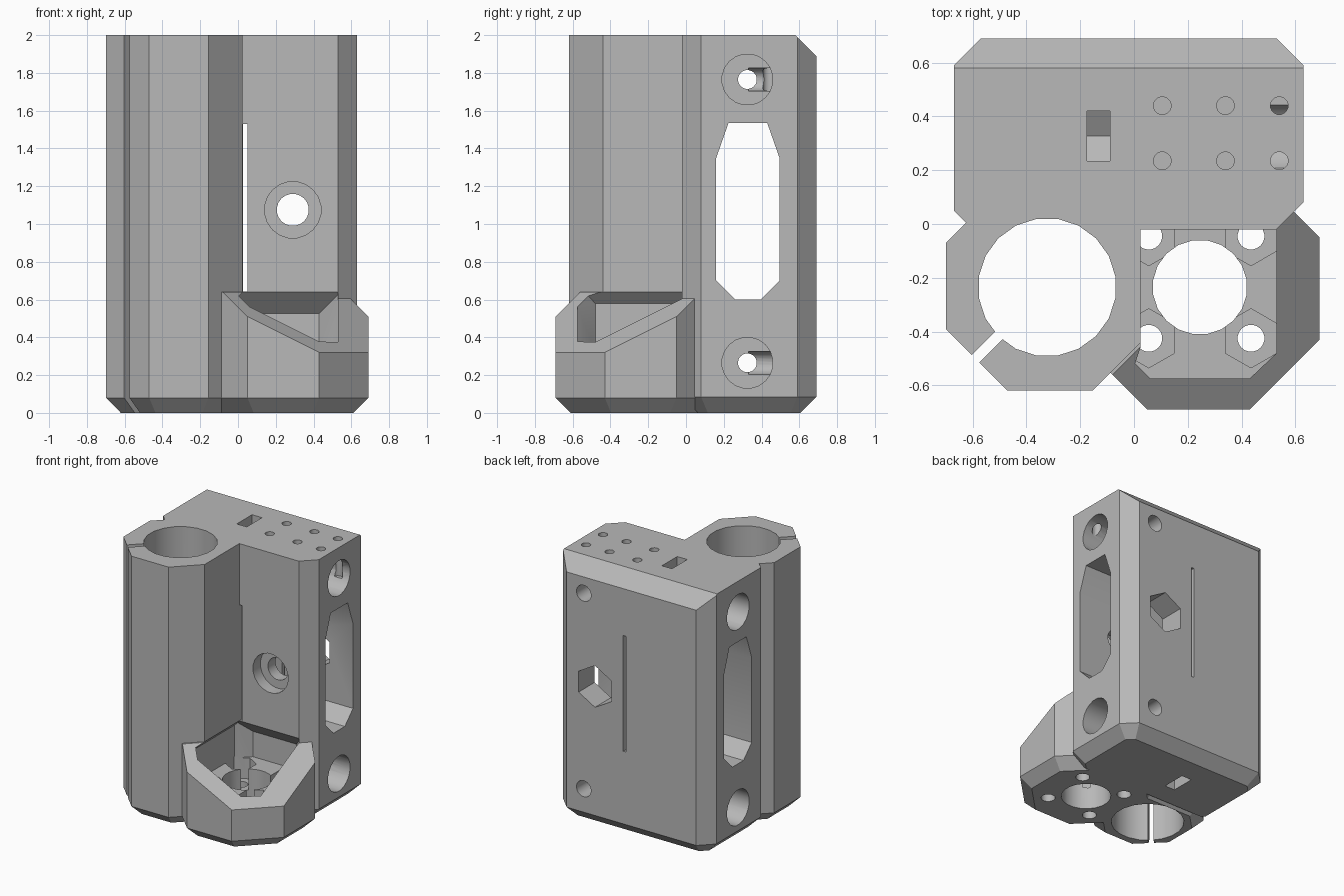
import bpy, bmesh, math
from mathutils import Vector

old = bpy.data.objects.get("Cube")
if old:
    bpy.data.objects.remove(old, do_unlink=True)

grey = bpy.data.materials.new("matte grey")
grey.use_nodes = True
grey.diffuse_color = (0.48, 0.48, 0.48, 1)
grey.node_tree.nodes["Principled BSDF"].inputs["Base Color"].default_value = grey.diffuse_color

AXES = {"x": lambda u, v, w: (w, u, v),
        "y": lambda u, v, w: (u, w, v),
        "z": lambda u, v, w: (u, v, w)}


def prism(name, pts, lo, hi, axis="z", chamfer=0, planes=()):
    """Extrude a profile along an axis, chamfer its low rim, trim it by planes."""
    bm = bmesh.new()
    place = AXES[axis]
    low = [bm.verts.new(place(u, v, lo)) for u, v in pts]
    high = [bm.verts.new(place(u, v, hi)) for u, v in pts]
    base = bm.faces.new(low)
    bm.faces.new(high)
    for i in range(len(pts)):
        j = (i + 1) % len(pts)
        bm.faces.new((low[i], low[j], high[j], high[i]))
    bmesh.ops.recalc_face_normals(bm, faces=bm.faces)
    if chamfer:
        bmesh.ops.bevel(bm, geom=list(base.edges), offset=chamfer,
                        offset_type='OFFSET', segments=1, affect='EDGES')
    for co, no in planes:
        bmesh.ops.bisect_plane(bm, geom=bm.verts[:] + bm.edges[:] + bm.faces[:],
                               plane_co=co, plane_no=Vector(no).normalized(), clear_outer=True)
        bmesh.ops.holes_fill(bm, edges=[e for e in bm.edges if e.is_boundary])
    bmesh.ops.recalc_face_normals(bm, faces=bm.faces)
    mesh = bpy.data.meshes.new(name)
    bm.to_mesh(mesh)
    bm.free()
    mesh.materials.append(grey)
    obj = bpy.data.objects.new(name, mesh)
    bpy.context.collection.objects.link(obj)
    return obj


def ring(u, v, r, n, turn=0.5):
    return [(u + r * math.cos(math.tau * (i + turn) / n),
             v + r * math.sin(math.tau * (i + turn) / n)) for i in range(n)]


def box(u0, u1, v0, v1):
    return [(u0, v0), (u1, v0), (u1, v1), (u0, v1)]


helpers = []


def combine(operation, *args, **kw):
    tool = prism(*args, **kw)
    tool.hide_render = True
    mod = body.modifiers.new(tool.name, 'BOOLEAN')
    mod.operation, mod.solver, mod.object = operation, 'EXACT', tool
    helpers.append(tool)


def cut(*args, **kw):
    combine('DIFFERENCE', *args, **kw)


# Carriage block with a sloped upper back edge
body = prism("carriage_body",
             [(-.60, -.02), (.53, -.02), (.63, .08), (.63, .59), (.53, .69),
              (-.57, .69), (-.67, .59), (-.67, .05)],
             0, 2, chamfer=.085, planes=[((0, .58, 2), (0, 1, 1))])

# Rod clamp column
combine('UNION', "rod_column",
        [(-.70, -.07), (-.70, -.39), (-.47, -.62), (-.155, -.62),
         (.025, -.44), (.025, .1), (-.53, .1)], 0, 2, chamfer=.08)

# Motor cup, sloping down towards its outer corner
combine('UNION', "motor_cup",
        [(.05, -.69), (.43, -.69), (.69, -.43), (.69, -.05), (.4, .24),
         (0, .24), (-.2, .04), (-.2, -.44)], 0, .64, chamfer=.08,
        planes=[((.43, -.69, .32), (.5, -.5, 1))])

# Rod bore and its clamping slit
cut("rod_bore", ring(-.323, -.235, .257, 20), -.1, 2.1)
d = .014
cut("clamp_slit", [(-.4 - d, -.312 + d), (-.7 - d, -.612 + d),
                   (-.7 + d, -.612 - d), (-.4 + d, -.312 - d)], -.1, 2.1)

# Motor pocket with overhangs under the column and the block
cut("motor_pocket",
    [(.06, -.575), (.43, -.575), (.53, -.48), (.53, -.005), (.43, .095),
     (.06, .095), (-.035, .005), (-.035, -.48)], .33, 1.1,
    planes=[((.025, 0, .64), (-1, 0, 1)), ((0, -.02, .64), (0, 1, 1))])
cut("motor_bore", ring(.245, -.235, .176, 20), -.1, .4)
for sx in (-1, 1):
    for sy in (-1, 1):
        x, y = .245 + sx * .19, -.235 + sy * .19
        cut("motor_screw", ring(x, y, .05, 20), -.1, .4)
        cut("motor_nut", ring(x, y, .11, 6), .17, .34)

# Large window across the block
cut("side_window", [(.225, 1.535), (.43, 1.535), (.495, 1.35), (.495, .7),
                    (.395, .6), (.26, .6), (.16, .7), (.16, 1.35)], -1, 1, axis="x")

# Cross screws with counterbores, nut slots and back holes, high and low
for z, s in ((1.765, 1), (.265, -1)):
    cut("cross_screw", ring(.325, z, .05, 20), -1, 1, axis="x")
    cut("right_counterbore", ring(.325, z, .135, 20), .38, 1, axis="x")
    cut("left_counterbore", ring(.325, z, .135, 20), -1, -.42, axis="x")
    cut("nut_slot", [(.235, z + s * .4), (.235, z - s * .053), (.3275, z - s * .107),
                     (.42, z - s * .053), (.42, z + s * .4)], -.175, -.09, axis="x")
    cut("back_hole", ring(.385, z, .062, 20), .33, 1, axis="y")

# Pivot hole with front counterbore and hexagonal back recess
cut("pivot_hole", ring(.29, 1.075, .085, 20), -.1, 1, axis="y")
cut("pivot_counterbore", ring(.29, 1.075, .15, 20), -.1, .07, axis="y")
cut("pivot_nut", ring(.29, 1.075, .16, 6), .48, 1, axis="y")

# Narrow slot through the block
cut("thin_slot", box(.026, .05, .642, 1.53), -.1, 1, axis="y")

# Small blind holes in the top
for x in (.105, .34, .54):
    for y in (.235, .44):
        cut("top_hole", ring(x, y, .033, 16), 1.7, 2.1)

# Bake the combined shape and remove the helpers
bpy.context.view_layer.update()
graph = bpy.context.evaluated_depsgraph_get()
result = bpy.data.meshes.new_from_object(body.evaluated_get(graph))
body.modifiers.clear()
body.data = result
result.materials.clear()
result.materials.append(grey)
for p in result.polygons:
    p.material_index = 0
for tool in helpers:
    bpy.data.objects.remove(tool, do_unlink=True)

for o in bpy.context.selected_objects:
    o.select_set(False)
body.select_set(True)
bpy.context.view_layer.objects.active = body
bpy.ops.object.shade_smooth_by_angle(angle=math.radians(25))
